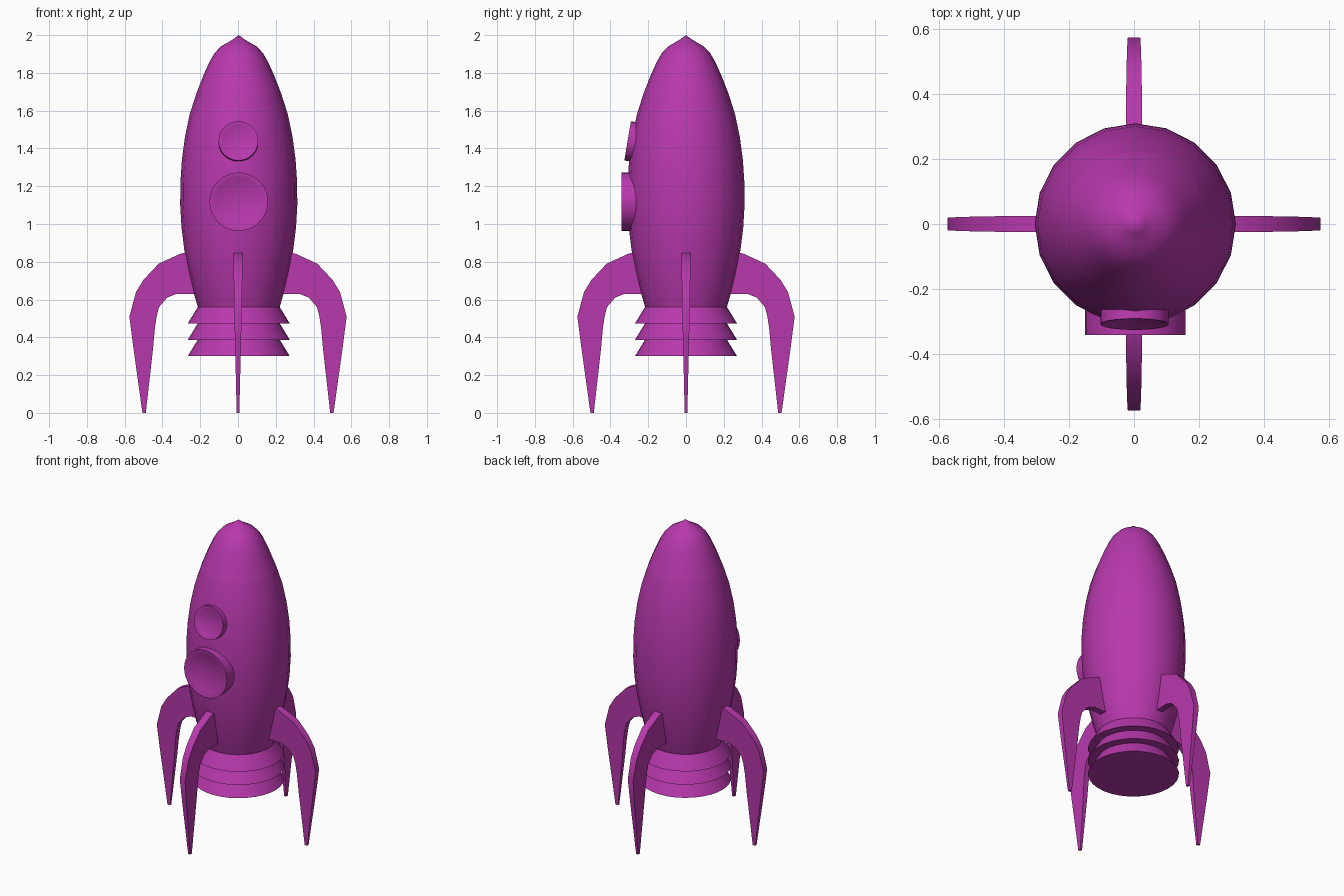
import bpy, bmesh, math
from mathutils import Matrix, Vector

if "Cube" in bpy.data.objects:
    bpy.data.objects.remove(bpy.data.objects["Cube"])

mat = bpy.data.materials.new("purple")
mat.diffuse_color = (0.48, 0.04, 0.42, 1)
mat.use_nodes = True
mat.node_tree.nodes["Principled BSDF"].inputs["Base Color"].default_value = mat.diffuse_color


def finish(name, bm, angle=35):
    bmesh.ops.recalc_face_normals(bm, faces=bm.faces)
    me = bpy.data.meshes.new(name)
    bm.to_mesh(me)
    bm.free()
    me.materials.append(mat)
    ob = bpy.data.objects.new(name, me)
    bpy.context.collection.objects.link(ob)
    bpy.ops.object.select_all(action='DESELECT')
    ob.select_set(True)
    bpy.context.view_layer.objects.active = ob
    bpy.ops.object.shade_smooth_by_angle(angle=math.radians(angle))
    return ob


def lathe(name, profile, sides, matrix=Matrix(), angle=35):
    """Revolve (radius, height) points around z; zero radius makes a pole."""
    bm = bmesh.new()
    rings = []
    for r, z in profile:
        n = 1 if r == 0 else sides
        rings.append([bm.verts.new((r * math.cos(math.tau * i / sides),
                                    r * math.sin(math.tau * i / sides), z)) for i in range(n)])
    for a, b in zip(rings, rings[1:]):
        for i in range(sides):
            j = (i + 1) % sides
            if len(a) == 1:
                bm.faces.new((a[0], b[i], b[j]))
            elif len(b) == 1:
                bm.faces.new((a[i], a[j], b[0]))
            else:
                bm.faces.new((a[i], a[j], b[j], b[i]))
    for ring in (rings[0], rings[-1]):
        if len(ring) > 1:
            bm.faces.new(ring)
    bm.transform(matrix)
    return finish(name, bm, angle)


# Hull and nose
SHIFT = Matrix.Translation((0.004, 0, 0))
lathe("hull", [(0.215, 0.555), (0.243, 0.65), (0.267, 0.75), (0.288, 0.86), (0.303, 0.98),
               (0.31, 1.10), (0.309, 1.22), (0.301, 1.34), (0.285, 1.46), (0.260, 1.58),
               (0.225, 1.69)], 20, SHIFT)
lathe("nose", [(0.225, 1.69), (0.186, 1.79), (0.154, 1.86), (0.128, 1.905), (0.095, 1.94),
               (0.06, 1.96), (0.03, 1.978), (0, 2.0)], 20, SHIFT, 50)

# Stacked flared engine rings
for k in range(3):
    top = 0.56 - k * 0.0865
    lathe(f"engine_ring_{k + 1}", [(0.27, top - 0.0865), (0.217, top)], 32, SHIFT)


# Dished portholes on the front
def porthole(name, radius, depth, dish, loc, tilt):
    inner = radius * 0.94
    prof = [(radius, -depth), (radius, 0), (inner, 0)]
    prof += [(inner * f, -dish * (1 - f * f)) for f in (0.85, 0.65, 0.4, 0.2, 0)]
    m = Matrix.Translation(loc) @ Matrix.Rotation(math.radians(90 - tilt), 4, 'X')
    lathe(name, prof, 32, m, 30)


porthole("large_porthole", 0.155, 0.09, 0.026, (0.004, -0.342, 1.118), 0)
porthole("small_porthole", 0.105, 0.06, 0.018, (0.002, -0.309, 1.44), 9.5)

# Four curved tapering fins: (outer point, inner point) pairs from hull to tip
SPINE = [((0.20, 0.848), (0.20, 0.63)), ((0.30, 0.845), (0.325, 0.63)),
         ((0.42, 0.79), (0.375, 0.61)), ((0.50, 0.705), (0.418, 0.56)),
         ((0.54, 0.64), (0.43, 0.515)), ((0.575, 0.51), (0.44, 0.45)),
         ((0.556, 0.36), (0.450, 0.34)), ((0.506, 0), (0.488, 0))]


def half_width(z):
    return 0.007 + 0.012 * z / 0.5 if z < 0.5 else 0.019 + 0.006 * (z - 0.5) / 0.345


for k, side in enumerate(("right", "back", "left", "front")):
    bm = bmesh.new()
    loops = []
    for (xo, zo), (xi, zi) in SPINE:
        wo, wi = half_width(zo), half_width(zi)
        loops.append([bm.verts.new(p) for p in
                      ((xo, -wo, zo), (xo, wo, zo), (xi, wi, zi), (xi, -wi, zi))])
    for a, b in zip(loops, loops[1:]):
        for i in range(4):
            j = (i + 1) % 4
            bm.faces.new((a[i], a[j], b[j], b[i]))
    bm.faces.new(loops[0])
    bm.faces.new(loops[-1])
    bm.transform(Matrix.Rotation(k * math.pi / 2, 4, 'Z'))
    finish(f"{side}_fin", bm)
